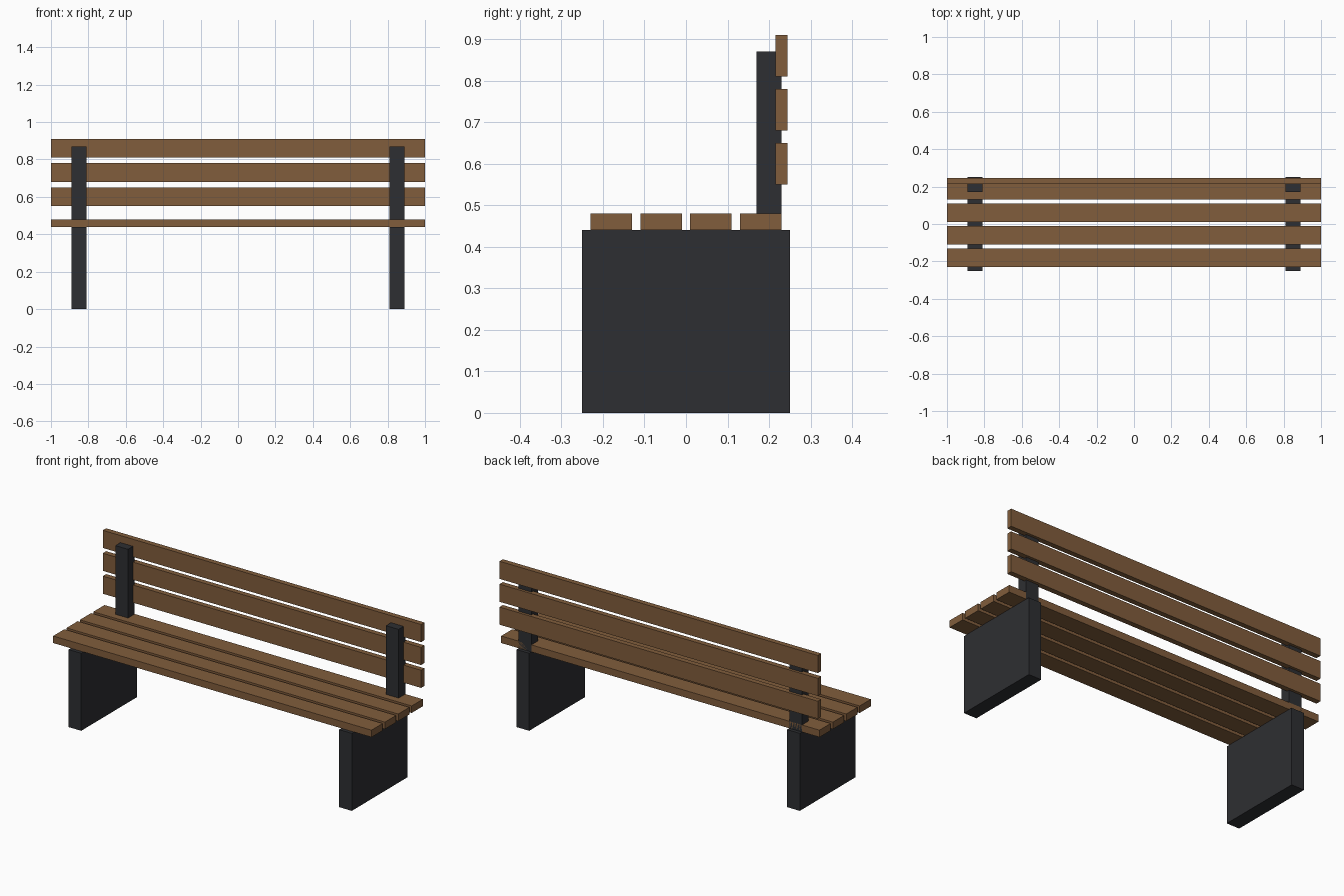
import bpy

if "Cube" in bpy.data.objects:
    bpy.data.objects.remove(bpy.data.objects["Cube"])


def material(name, color):
    m = bpy.data.materials.new(name)
    m.diffuse_color = color
    m.use_nodes = True
    m.node_tree.nodes["Principled BSDF"].inputs["Base Color"].default_value = m.diffuse_color
    return m


wood = material("wood", (0.22, 0.11, 0.045, 1))
metal = material("dark_metal", (0.027, 0.028, 0.032, 1))


def box(name, x, y, z, mat):
    """Box from (min, max) ranges on each axis."""
    bpy.ops.mesh.primitive_cube_add(size=1, location=[(a + b) / 2 for a, b in (x, y, z)])
    ob = bpy.context.object
    ob.name = name
    ob.scale = [b - a for a, b in (x, y, z)]
    bpy.ops.object.transform_apply(location=False, rotation=False, scale=True)
    ob.data.materials.append(mat)
    return ob


# Slab legs and backrest posts on both sides
for side, cx in (("left", -0.85), ("right", 0.85)):
    xr = (cx - 0.04, cx + 0.04)
    box(f"{side}_leg", xr, (-0.25, 0.25), (0, 0.44), metal)
    box(f"{side}_back_post", xr, (0.17, 0.23), (0.44, 0.87), metal)

# Seat slats
for i in range(4):
    y = -0.23 + 0.12 * i
    box(f"seat_slat_{i + 1}", (-1, 1), (y, y + 0.10), (0.44, 0.48), wood)

# Backrest slats
for i in range(3):
    z = 0.55 + 0.13 * i
    box(f"back_slat_{i + 1}", (-1, 1), (0.215, 0.245), (z, z + 0.10), wood)
